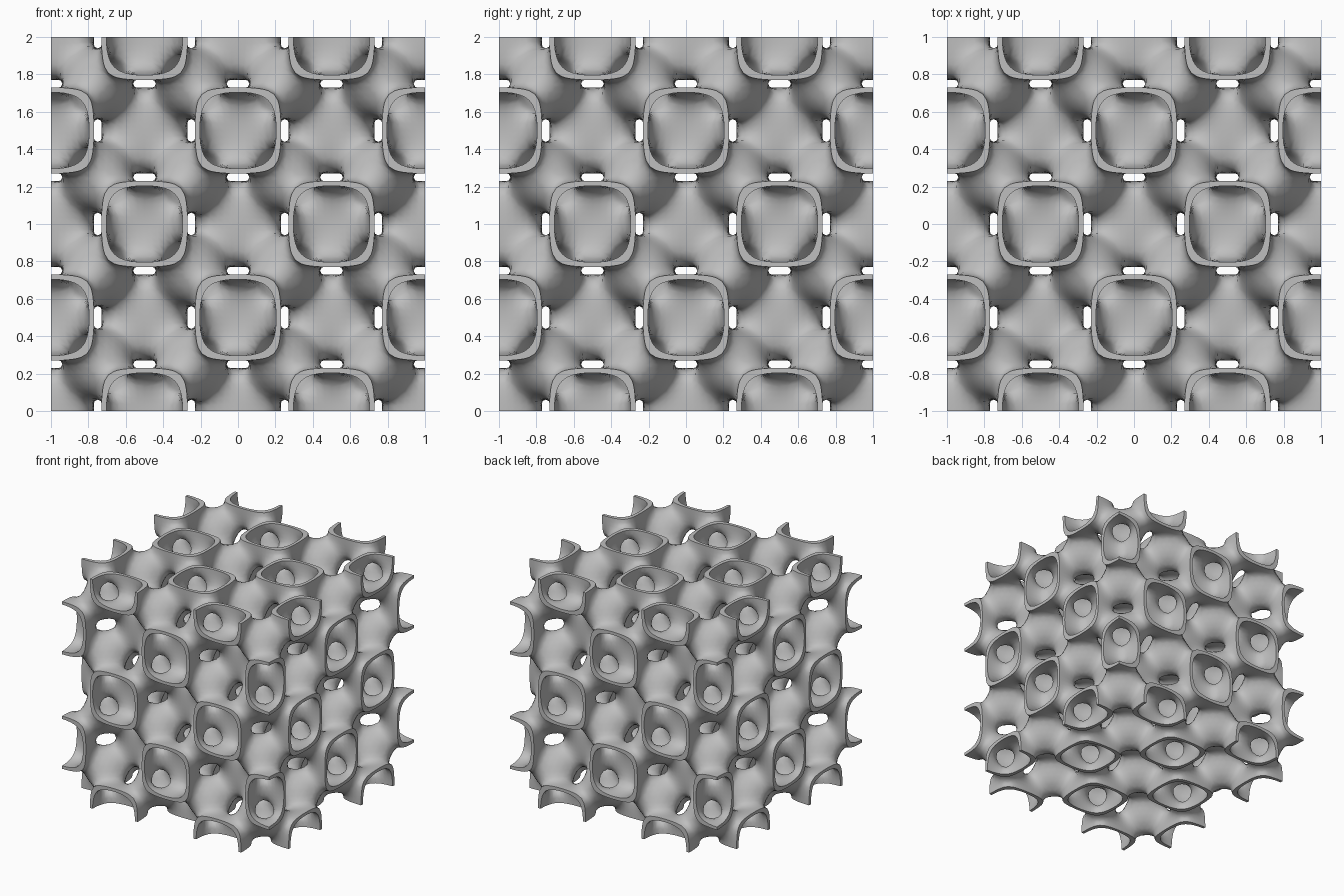
import bpy
import math
from math import sin, cos, pi
from mathutils import Vector

cube = bpy.data.objects.get("Cube")
if cube:
    bpy.data.objects.remove(cube, do_unlink=True)

STEPS = 14        # mesh cells along one mirror block
WALL = 0.45       # wall runs from level -WALL to +WALL
H = pi / STEPS
BITS = (0, 1)


# Periodic lattice field and its gradient, in radians
def field(p):
    x, y, z = p
    a, b, c = cos(2 * x), cos(2 * y), cos(2 * z)
    return 4 * cos(x) * cos(y) * cos(z) - (a * b + b * c + c * a)


def gradient(p):
    s, c = [sin(v) for v in p], [cos(v) for v in p]
    d = [cos(2 * v) for v in p]
    out = []
    for i in range(3):
        j, k = (i + 1) % 3, (i + 2) % 3
        out.append(-4 * s[i] * c[j] * c[k] + 4 * s[i] * c[i] * (d[j] + d[k]))
    return Vector(out)


# Move a point along the gradient until it lies on the wanted level
def slide(point, level, rounds=3):
    p = point.copy()
    start = field(p)
    for r in range(1, rounds + 1):
        target = start + (level - start) * r / rounds
        for _ in range(2):
            g = gradient(p)
            p += g * ((target - field(p)) / max(g.length_squared, 0.01))
    return p


def corner(i, j, k):
    return Vector((i - 0.5, j - 0.5, k - 0.5)) * H


def shifted(cell, axis, u, v):
    c = list(cell)
    c[(axis + 1) % 3] += u
    c[(axis + 2) % 3] += v
    return tuple(c)


def step(cell, axis):
    c = list(cell)
    c[axis] += 1
    return tuple(c)


values = {(i, j, k): field(corner(i, j, k))
          for i in range(STEPS + 2) for j in range(STEPS + 2) for k in range(STEPS + 2)}


# One sheet point per crossed cell: mean of its edge crossings
def cell_point(cell):
    hits = []
    for axis in range(3):
        for u in BITS:
            for v in BITS:
                a = shifted(cell, axis, u, v)
                b = step(a, axis)
                fa, fb = values[a], values[b]
                if (fa < 0) != (fb < 0):
                    hits.append(corner(*a).lerp(corner(*b), fa / (fa - fb)))
    return slide(sum(hits, Vector()) / len(hits), 0)


# Quads of the sheet inside one mirror block
points, quads = {}, []
for cell in values:
    for axis in range(3):
        b, c = (axis + 1) % 3, (axis + 2) % 3
        if cell[axis] > STEPS or not (0 < cell[b] <= STEPS and 0 < cell[c] <= STEPS):
            continue
        low, high = values[cell], values[step(cell, axis)]
        if (low < 0) == (high < 0):
            continue
        ring = [shifted(cell, axis, u, v) for u, v in ((-1, -1), (0, -1), (0, 0), (-1, 0))]
        quads.append(ring if low < 0 else ring[::-1])
        for q in ring:
            if q not in points:
                points[q] = cell_point(q)

skins = {q: (p, slide(p, WALL), slide(p, -WALL)) for q, p in points.items()}


# Mirror the block through the whole lattice, welding shared points
def place(p, tile):
    return [0.5 * t + v / (2 * pi) if t % 2 == 0 else 0.5 * (t + 1) - v / (2 * pi)
            for t, v in zip(tile, p)]


verts, index, sheet = [], {}, []
tiles = [(i, j, k) for i in range(-2, 2) for j in range(-2, 2) for k in range(4)]
for tile in tiles:
    local = {}
    for q, (mid, plus, minus) in skins.items():
        key = tuple(round(v, 5) for v in place(mid, tile))
        if key not in index:
            index[key] = len(verts)
            verts += [place(plus, tile), place(minus, tile)]
        local[q] = index[key]
    flip = sum(tile) % 2
    for ring in quads:
        face = [local[q] for q in ring]
        sheet.append(face[::-1] if flip else face)

# Two wall skins, then flat rims where the block is cut
faces = []
edges = set()
for f in sheet:
    faces += [f, [i + 1 for i in reversed(f)]]
    edges.update(zip(f, f[1:] + f[:1]))
for a, b in edges:
    if (b, a) not in edges:
        faces.append([b, a, a + 1, b + 1])

mesh = bpy.data.meshes.new("lattice_shell")
mesh.from_pydata(verts, [], faces)
mesh.update()
shell = bpy.data.objects.new("lattice_shell", mesh)
bpy.context.collection.objects.link(shell)

# Plain grey material
grey = bpy.data.materials.new("light_grey")
grey.use_nodes = True
colour = (0.52, 0.52, 0.52, 1)
grey.diffuse_color = colour
grey.node_tree.nodes["Principled BSDF"].inputs["Base Color"].default_value = colour
mesh.materials.append(grey)

bpy.ops.object.select_all(action='DESELECT')
shell.select_set(True)
bpy.context.view_layer.objects.active = shell
bpy.ops.object.shade_smooth_by_angle(angle=math.radians(40))
